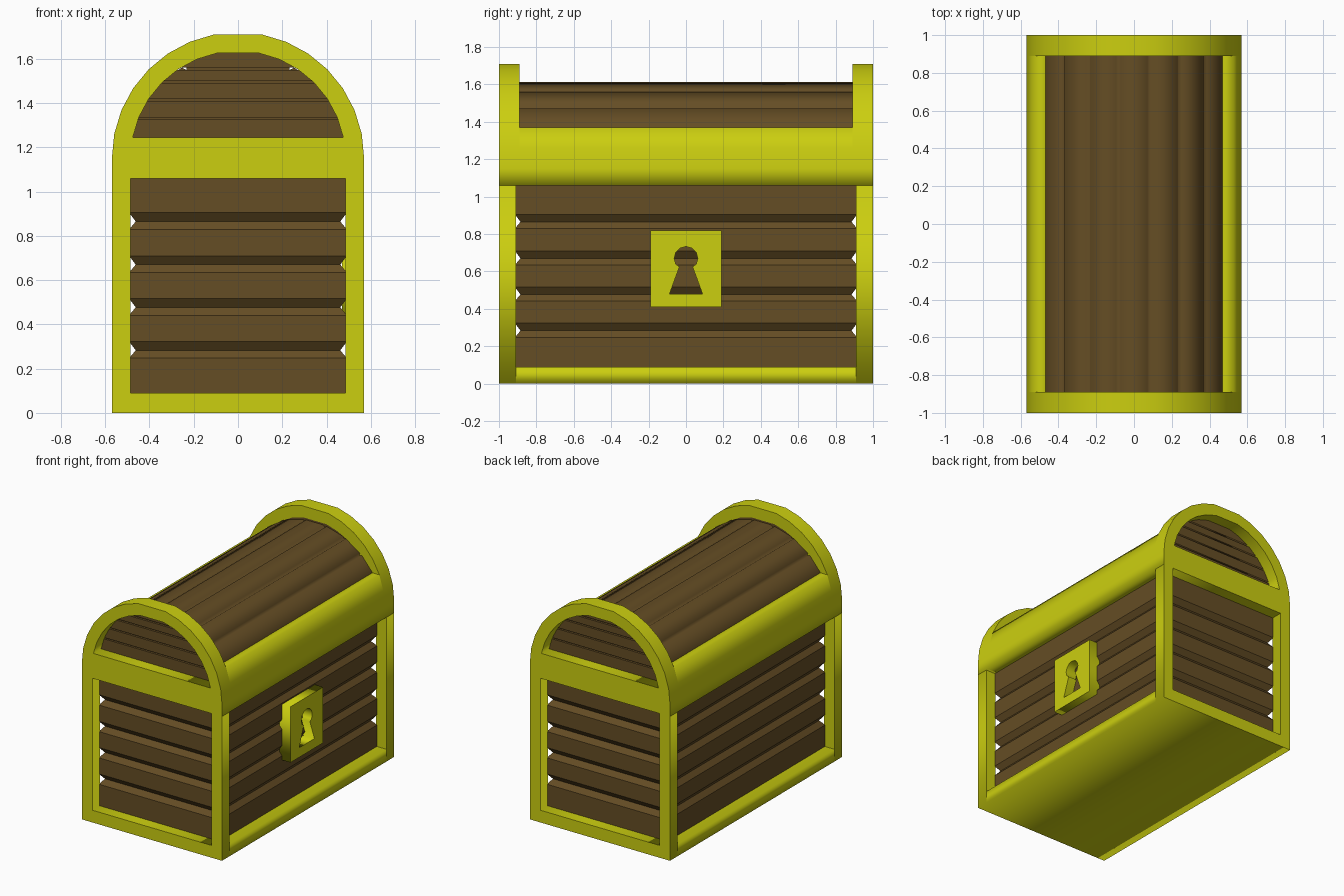
import bpy, bmesh
from math import sin, cos, radians, sqrt

if "Cube" in bpy.data.objects:
    bpy.data.objects.remove(bpy.data.objects["Cube"])


def material(name, color):
    m = bpy.data.materials.new(name)
    m.diffuse_color = (*color, 1)
    m.use_nodes = True
    m.node_tree.nodes["Principled BSDF"].inputs["Base Color"].default_value = m.diffuse_color
    return m


GOLD = material("yellow_metal", (0.6, 0.62, 0.005))
WOOD = material("brown_wood", (0.13, 0.075, 0.018))
CZ, STEP = 1.15, 11.25          # arch centre height, arc step in degrees


def add_object(name, bm, mat):
    bmesh.ops.remove_doubles(bm, verts=bm.verts, dist=1e-5)
    bmesh.ops.recalc_face_normals(bm, faces=bm.faces)
    me = bpy.data.meshes.new(name)
    bm.to_mesh(me)
    bm.free()
    me.materials.append(mat)
    ob = bpy.data.objects.new(name, me)
    bpy.context.collection.objects.link(ob)
    return ob


def extrude(name, loops, a, b, axis, mat):
    """Filled outline with holes, extruded from a to b along the x or y axis."""
    cu = bpy.data.curves.new(name, 'CURVE')
    cu.dimensions, cu.fill_mode, cu.extrude = '2D', 'BOTH', abs(b - a) / 2
    for pts in loops:
        sp = cu.splines.new('POLY')
        sp.points.add(len(pts) - 1)
        for p, (u, v) in zip(sp.points, pts):
            p.co = (u, v, 0, 1)
        sp.use_cyclic_u = True
    tmp = bpy.data.objects.new(name + "_outline", cu)
    bpy.context.collection.objects.link(tmp)
    dg = bpy.context.evaluated_depsgraph_get()
    me = bpy.data.meshes.new_from_object(tmp.evaluated_get(dg))
    bm = bmesh.new()
    bm.from_mesh(me)
    bpy.data.objects.remove(tmp)
    bpy.data.curves.remove(cu)
    bpy.data.meshes.remove(me)
    for v in bm.verts:
        u, w, d = v.co
        d += (a + b) / 2
        v.co = (u, d, w) if axis == 'y' else (d, u, w)
    return add_object(name, bm, mat)


def arc(r, first, last):
    """Arch points in multiples of STEP; the top point is left out for a flat crown."""
    return [(r * cos(radians(i * STEP)), CZ + r * sin(radians(i * STEP)))
            for i in range(first, last + 1) if i != 8]


def box(name, lo, hi, mat):
    return extrude(name, [[(lo[0], lo[2]), (hi[0], lo[2]), (hi[0], hi[2]), (lo[0], hi[2])]],
                   lo[1], hi[1], 'y', mat)


# Base slab
box("base", (-.57, -.91, 0), (.57, .91, .09), GOLD)

# End frames and arches, front and back
arch = [(-.57, 1.06), (.57, 1.06)] + arc(.57, 0, 16)
window = arc(.485, 1, 15)
posts = [(-.57, 0), (.57, 0), (.57, 1.06), (.485, 1.06), (.485, .09),
         (-.485, .09), (-.485, 1.06), (-.57, 1.06)]
planks_z = [1.225, 1.335, 1.42, 1.5, 1.56, 1.65]
for end, s in (("front", -1), ("back", 1)):
    extrude(end + "_posts", [posts], s * .91, s * 1.0, 'y', GOLD)
    extrude(end + "_arch", [arch, window], s * .89, s * 1.0, 'y', GOLD)
    # Horizontal planks behind the arch opening
    for i, (z0, z1) in enumerate(zip(planks_z, planks_z[1:])):
        w0, w1 = (sqrt(.53 ** 2 - (z - CZ) ** 2) for z in (z0, z1))
        extrude(f"{end}_arch_plank_{i + 1}",
                [[(-w0, z0), (w0, z0), (w1, z1 - .01), (-w1, z1 - .01)]],
                s * .893, s * .912, 'y', WOOD)

# Side rails that curve up to the lid ledge
for side, s in (("right", 1), ("left", -1)):
    rail = [(.44, 1.06), (.57, 1.06)] + arc(.57, 0, 2) + [(.44, CZ + .57 * sin(radians(2 * STEP)))]
    extrude(side + "_rail", [[(s * x, z) for x, z in rail]], -.89, .89, 'y', GOLD)

# Plank body: stacked rectangular rings with V grooves
rings = [(.05, 0)]
for z in (.283, .477, .67, .865):
    rings += [(z - .036, 0), (z, .03), (z + .04, 0)]
rings.append((1.1, 0))
bm = bmesh.new()
prev = None
for z, inset in rings:
    x, y = .492 - inset, .915 - inset
    ring = [bm.verts.new((a * x, b * y, z)) for a, b in ((-1, -1), (1, -1), (1, 1), (-1, 1))]
    if prev:
        for i in range(4):
            j = (i + 1) % 4
            bm.faces.new((prev[i], prev[j], ring[j], ring[i]))
    else:
        bm.faces.new(ring)
    prev = ring
bm.faces.new(prev)
add_object("plank_body", bm, WOOD)


# Barrel lid: seven long planks with V grooves between them
def lid_point(deg, inset=0):
    return ((.533 - inset) * cos(radians(deg)), CZ + (.466 - inset) * sin(radians(deg)))


lid = [(-.475, 1.2), (.475, 1.2)]
for i in range(7):
    start = 27 + i * 18
    lid += [lid_point(start + 1.3), lid_point(start + 16.7)]
    if i < 6:
        lid.append(lid_point(start + 18, .018))
extrude("lid_planks", [lid], -.896, .896, 'y', WOOD)

# Lock plate with keyhole, right side only
hole = [(-.088, .48), (.088, .48), (.035, .625)]
hole += [(.063 * cos(radians(a)), .67 + .063 * sin(radians(a))) for a in range(-30, 211, 30)]
hole.append((-.035, .625))
plate = [(-.19, .41), (.19, .41), (.19, .82), (-.19, .82)]
extrude("lock_plate", [plate, hole], .47, .56, 'x', GOLD)
